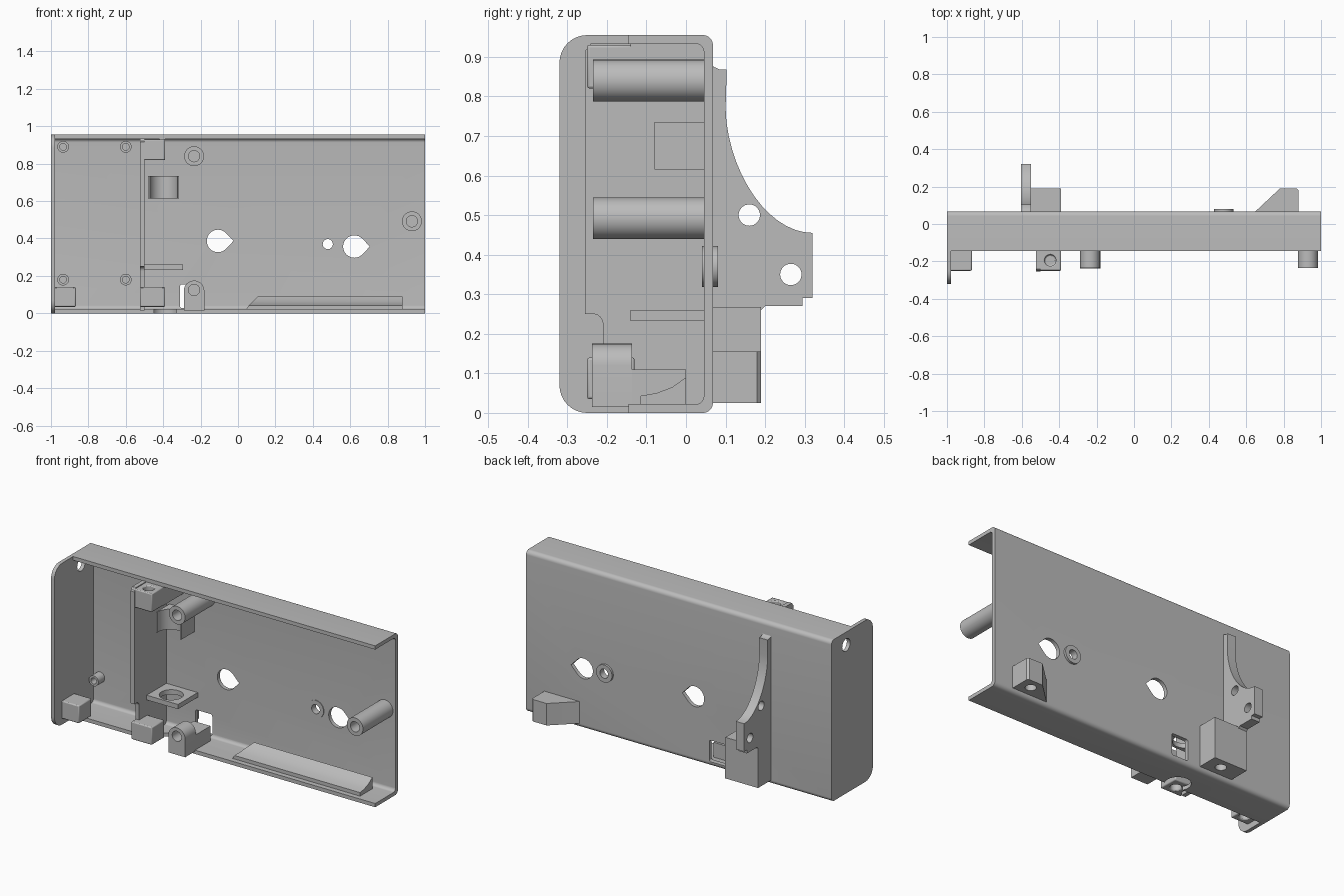
import bpy, bmesh, math

if "Cube" in bpy.data.objects:
    bpy.data.objects.remove(bpy.data.objects["Cube"], do_unlink=True)

grey = bpy.data.materials.new("light grey plastic")
grey.use_nodes = True
COLOUR = (0.5, 0.5, 0.5, 1)
grey.diffuse_color = COLOUR
grey.node_tree.nodes["Principled BSDF"].inputs["Base Color"].default_value = COLOUR

PLACE = {"x": lambda t, a, b: (t, a, b),
         "y": lambda t, a, b: (a, t, b),
         "z": lambda t, a, b: (a, b, t)}


def prism(name, pts, axis, lo, hi):
    """Extrude a 2D outline along an axis."""
    bm = bmesh.new()
    rings = [[bm.verts.new(PLACE[axis](t, a, b)) for a, b in pts] for t in (lo, hi)]
    n = len(pts)
    for ring in rings:
        bm.faces.new(ring)
    for i in range(n):
        j = (i + 1) % n
        bm.faces.new((rings[0][i], rings[0][j], rings[1][j], rings[1][i]))
    bmesh.ops.recalc_face_normals(bm, faces=bm.faces)
    mesh = bpy.data.meshes.new(name)
    bm.to_mesh(mesh)
    bm.free()
    mesh.materials.append(grey)
    ob = bpy.data.objects.new(name, mesh)
    bpy.context.collection.objects.link(ob)
    return ob


def arc(ca, cb, r, start, end, n=8):
    angles = [math.radians(start + (end - start) * i / n) for i in range(n + 1)]
    return [(ca + r * math.cos(t), cb + r * math.sin(t)) for t in angles]


def circle(ca, cb, r, n=32):
    return arc(ca, cb, r, 0, 360 - 360 / n, n - 1)


def rect(a0, a1, b0, b1, near=0, far=0):
    """Rectangle with corner radii on its low-a and high-a sides."""
    out = []
    for a, b, r, start in ((a1, b1, far, 0), (a0, b1, near, 90),
                           (a0, b0, near, 180), (a1, b0, far, 270)):
        ca = a - r if a == a1 else a + r
        cb = b - r if b == b1 else b + r
        out += arc(ca, cb, r, start, start + 90) if r else [(a, b)]
    return out


def box(name, x0, x1, y0, y1, z0, z1, bevel=0):
    ob = prism(name, rect(x0, x1, y0, y1), "z", z0, z1)
    if bevel:
        mod = ob.modifiers.new("soft edges", "BEVEL")
        mod.width, mod.segments = bevel, 3
    return ob


def cut(target, outline, axis, lo, hi):
    """Cut an extruded outline out of a part."""
    cutter = prism("cutter", outline, axis, lo, hi)
    cutter.hide_render = True
    mod = target.modifiers.new("cut", "BOOLEAN")
    mod.operation, mod.solver, mod.object = "DIFFERENCE", "EXACT", cutter
    bpy.context.view_layer.objects.active = target
    bpy.ops.object.modifier_apply(modifier=mod.name)
    bpy.data.objects.remove(cutter, do_unlink=True)


def boss(name, x, z, r, hole, front, back=0.05):
    ob = prism(name, circle(x, z, r), "y", front, back)
    cut(ob, circle(x, z, hole), "y", front - 0.1, 0.03)
    return ob


H, BACK, INNER, LIP, T = 0.955, 0.068, 0.045, -0.145, 0.022

# Channel-shaped tray: back plate with top and bottom flanges
outer = [(LIP, 0)] + arc(BACK - 0.025, 0.025, 0.025, -90, 0) \
    + arc(BACK - 0.025, H - 0.025, 0.025, 0, 90) + [(LIP, H)]
inner = [(LIP, H - T)] + arc(INNER - 0.02, H - T - 0.02, 0.02, 90, 0) \
    + arc(INNER - 0.02, T + 0.02, 0.02, 0, -90) + [(LIP, T)]
tray = prism("tray", outer + inner, "x", -0.99, 1)

# Teardrop hanging holes, countersunk screw hole, and openings in the tray
for x, z in ((-0.107, 0.387), (0.622, 0.357)):
    cut(tray, arc(x, z, 0.06, 45, 315, 24) + [(x + 0.083, z)], "y", 0, 0.1)
cut(tray, circle(0.48, 0.37, 0.027), "y", 0, 0.1)
cut(tray, rect(-0.31, -0.2, 0.028, 0.155, 0.012, 0.012), "y", 0.035, 0.1)
cut(tray, circle(-0.39, -0.11, 0.07), "z", -0.1, 0.03)

# End wall with rounded front corners and a cable hole
wall = prism("end_wall", rect(-0.32, BACK, 0, H, 0.07, 0.025), "x", -1, -0.978)
cut(wall, circle(-0.07, 0.878, 0.037), "x", -1.1, -0.9)

# Raised ring around the screw hole
ring = prism("screw_ring", circle(0.48, 0.37, 0.052), "y", INNER - 0.004, 0.081)
cut(ring, circle(0.48, 0.37, 0.027), "y", 0, 0.1)

# Tall screw posts and short corner pegs
boss("upper_post", -0.235, 0.84, 0.053, 0.03, -0.235)
boss("side_post", 0.93, 0.492, 0.053, 0.03, -0.235)
for x in (-0.935, -0.6):
    for z in (0.18, 0.89):
        boss("peg", x, z, 0.031, 0.018, -0.015)

# Partition with a lowered front edge near the bottom and a cable notch on top
outline = [(0.05, 0.015), (-0.21, 0.015)] + arc(-0.235, 0.225, 0.025, 0, 90, 6) \
    + [(-0.255, 0.25), (-0.255, 0.915), (-0.24, 0.935), (0.05, 0.935)]
partition = prism("partition", outline, "x", -0.525, -0.5)
cut(partition, rect(-0.125, 0.04, 0.8, 0.93, 0.02, 0.02), "x", -0.6, -0.45)

# Screw blocks drilled vertically
for name, x0, x1, z0, z1 in (("lower_partition_block", -0.525, -0.39, 0.035, 0.14),
                             ("upper_partition_block", -0.525, -0.39, 0.82, 0.93),
                             ("corner_block", -0.985, -0.867, 0.035, 0.14)):
    block = box(name, x0, x1, -0.25, -0.13, z0, z1)
    mid = (x0 + x1) / 2 + 0.01
    through = (z0 - 0.1, z0 + 0.08) if z0 < 0.5 else (z0 + 0.03, z1 + 0.1)
    cut(block, circle(mid, -0.195, 0.03), "z", *through)
    mod = block.modifiers.new("soft edges", "BEVEL")
    mod.width, mod.segments = 0.006, 2
box("upper_block_web", -0.42, -0.39, -0.14, 0.05, 0.82, 0.935)

# Cradle and ringed shelf that hold an upright tube
cradle = box("cradle", -0.48, -0.315, -0.08, 0.05, 0.615, 0.735)
cut(cradle, circle(-0.3975, -0.07, 0.075), "z", 0.5, 0.8)
shelf = box("shelf", -0.505, -0.295, -0.14, 0.05, 0.232, 0.26)
cut(shelf, circle(-0.395, -0.06, 0.065), "z", 0.2, 0.3)

# Round-topped lug and the block behind it
lug = prism("lug", [(-0.29, 0.015), (-0.18, 0.015)] + arc(-0.235, 0.12, 0.055, 0, 180, 16),
            "y", -0.237, -0.137)
cut(lug, circle(-0.235, 0.125, 0.03), "y", -0.3, -0.16)
box("lug_base", -0.29, -0.18, -0.14, 0, 0.015, 0.11)

# Curved ramp on the bottom flange, with a slanted left end
ramp = prism("ramp", [(0, 0.015), (-0.115, 0.015), (-0.115, 0.043), (-0.075, 0.05),
                      (-0.035, 0.065), (0, 0.09)], "x", 0.04, 0.88)
for v in ramp.data.vertices:
    if v.co.x < 0.5:
        v.co.x += max(0, v.co.z - 0.025)

# Rear fin with a swept edge and two holes
swept = [(0.1 + 0.22 * (1 - math.cos(t)) ** 0.9, 0.77 - 0.315 * math.sin(t))
         for t in (math.pi / 2 * i / 14 for i in range(15))]
fin = prism("rear_fin", [(0.06, 0.26), (0.06, 0.89), (0.07, 0.875), (0.085, 0.868),
                         (0.103, 0.868)] + swept +
            [(0.32, 0.29), (0.295, 0.29), (0.295, 0.27), (0.2, 0.27), (0.19, 0.26)],
            "x", -0.605, -0.55)
for y, z in ((0.16, 0.5), (0.265, 0.35)):
    cut(fin, circle(y, z, 0.027), "x", -0.7, -0.5)

# Rear feet, drilled from below
foot = box("rear_block", -0.605, -0.39, 0.06, 0.19, 0.025, 0.268)
cut(foot, circle(-0.48, 0.13, 0.03), "z", 0, 0.12)
wedge = prism("rear_wedge", [(0.635, 0.055), (0.65, BACK), (0.78, 0.19), (0.87, 0.19),
                             (0.88, 0.18), (0.88, 0.055)], "z", 0.025, 0.155)
cut(wedge, circle(0.81, 0.13, 0.03), "z", 0, 0.12)

# Smooth the round surfaces, keeping edges sharp
bpy.ops.object.select_all(action="DESELECT")
for ob in bpy.context.scene.objects:
    if ob.type == "MESH":
        ob.select_set(True)
        bpy.context.view_layer.objects.active = ob
bpy.ops.object.shade_smooth_by_angle(angle=math.radians(30))
